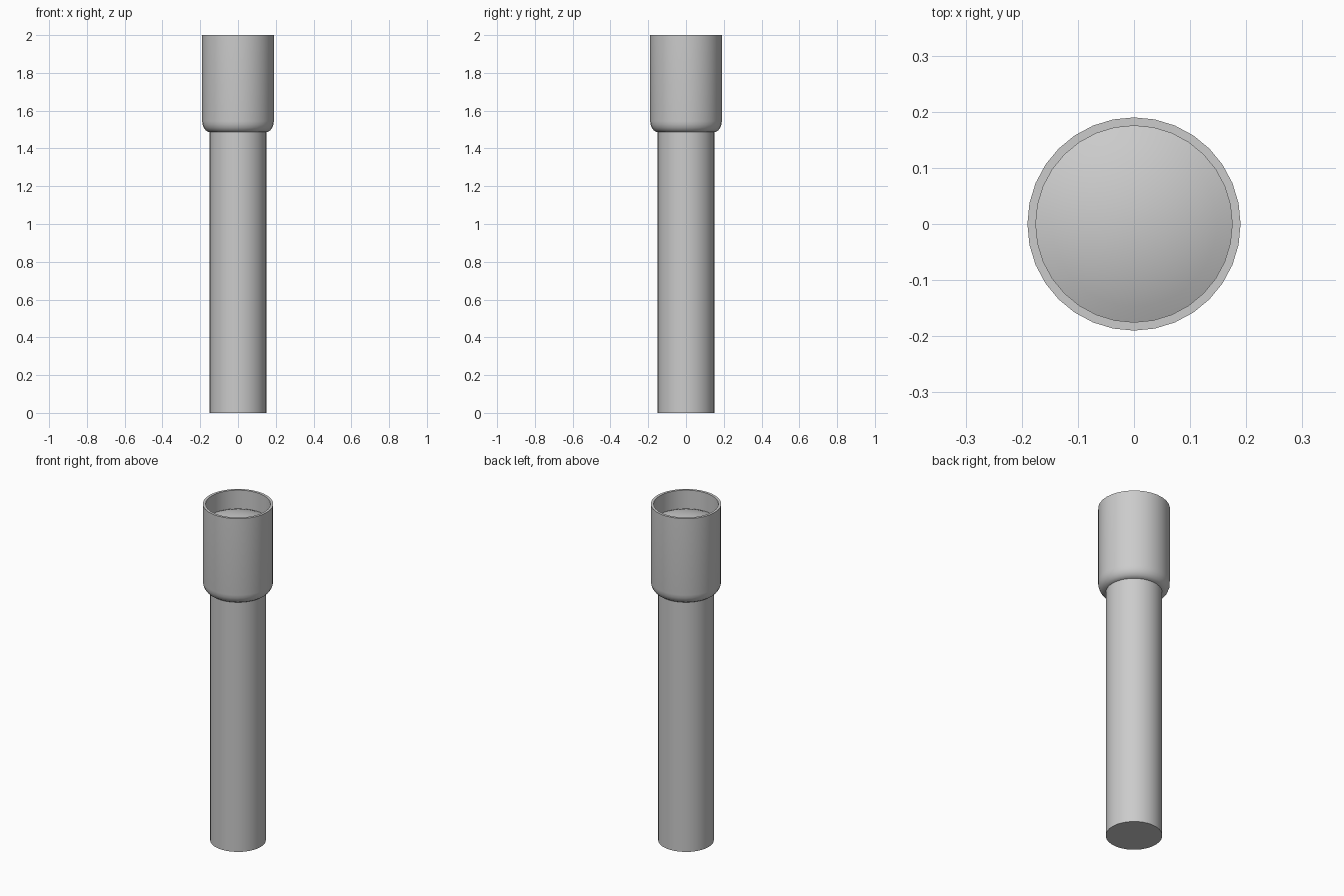
import bpy, bmesh, math

if "Cube" in bpy.data.objects:
    bpy.data.objects.remove(bpy.data.objects["Cube"])

SIDES = 32


def lathe(name, profile):
    """Revolve a (radius, z) profile about z; points at radius 0 become poles."""
    bm = bmesh.new()
    verts = [bm.verts.new((r, 0, z)) for r, z in profile]
    edges = [bm.edges.new(pair) for pair in zip(verts, verts[1:])]
    bmesh.ops.spin(bm, geom=verts + edges, cent=(0, 0, 0), axis=(0, 0, 1),
                   angle=2 * math.pi, steps=SIDES, use_duplicate=False)
    bmesh.ops.remove_doubles(bm, verts=bm.verts, dist=1e-5)
    bmesh.ops.recalc_face_normals(bm, faces=bm.faces)
    if profile[0][0] == 0 and profile[-1][0] > 0:
        for f in bm.faces:                      # open dome faces upward
            if f.normal.z < 0:
                f.normal_flip()
    mesh = bpy.data.meshes.new(name)
    bm.to_mesh(mesh)
    bm.free()
    obj = bpy.data.objects.new(name, mesh)
    bpy.context.collection.objects.link(obj)
    bpy.context.view_layer.objects.active = obj
    bpy.ops.object.select_all(action='DESELECT')
    obj.select_set(True)
    bpy.ops.object.shade_smooth_by_angle(angle=math.radians(35))
    return obj


# Handle tube, running up into the head
lathe("handle", [(0, 0), (0.15, 0), (0.15, 1.49)])
bpy.data.objects["handle"].data.flip_normals() if \
    bpy.data.objects["handle"].data.polygons[0].normal.z > 0 else None

# Head: rounded shoulder, straight wall, thin rim and recessed bore
shoulder = [(0.145 + 0.045 * math.sin(a), 1.545 - 0.06 * math.cos(a))
            for a in (math.radians(90 * i / 5) for i in range(6))]
lathe("head", [(0, 1.485)] + shoulder +
      [(0.19, 2.0), (0.175, 2.0), (0.175, 1.87), (0, 1.87)])

# Lens: shallow dome set inside the rim
rise, radius = 0.04, 0.175
sphere = (radius ** 2 + rise ** 2) / (2 * rise)
edge = math.asin(radius / sphere)
lathe("lens", [(sphere * math.sin(edge * i / 6),
                1.89 + rise - sphere * (1 - math.cos(edge * i / 6)))
               for i in range(7)])
